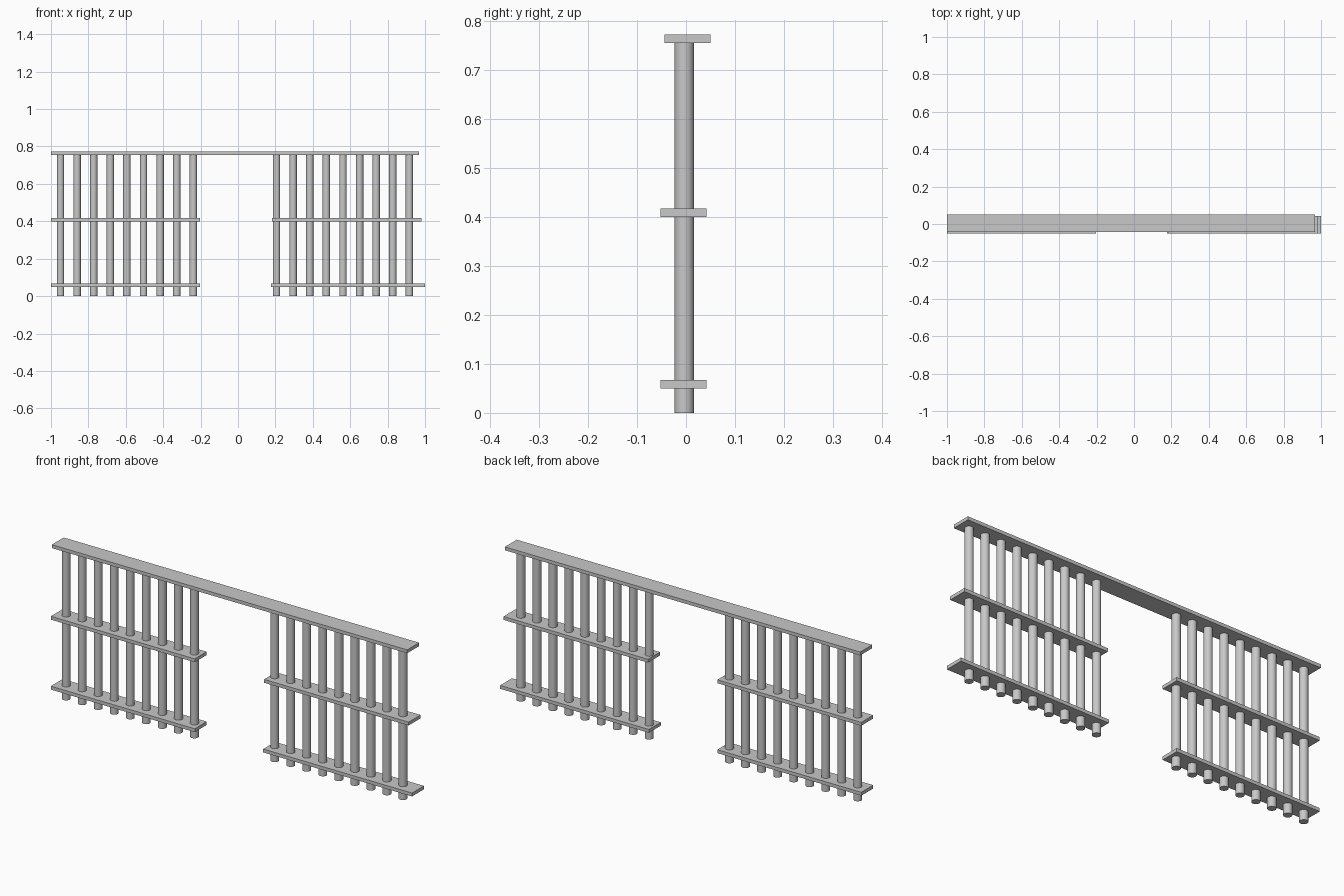
import bpy
import math

cube = bpy.data.objects.get("Cube")
if cube:
    bpy.data.objects.remove(cube, do_unlink=True)

# Single grey metal colour
metal = bpy.data.materials.new("light_grey_metal")
metal.use_nodes = True
GREY = (0.58, 0.58, 0.58, 1)
metal.diffuse_color = GREY
metal.node_tree.nodes["Principled BSDF"].inputs["Base Color"].default_value = GREY


def rail(name, x0, x1, y, z0, z1, depth=0.094):
    """Flat horizontal strip spanning x0 to x1."""
    bpy.ops.mesh.primitive_cube_add(size=1, location=((x0 + x1) / 2, y, (z0 + z1) / 2))
    obj = bpy.context.object
    obj.name = name
    obj.scale = (x1 - x0, depth, z1 - z0)
    bpy.ops.object.transform_apply(location=False, rotation=False, scale=True)
    obj.data.materials.append(metal)


def bar(name, x, height=0.757, radius=0.0198):
    """Round upright bar standing on the ground."""
    bpy.ops.mesh.primitive_cylinder_add(vertices=32, radius=radius, depth=height,
                                        location=(x, -0.0035, height / 2))
    obj = bpy.context.object
    obj.name = name
    obj.data.materials.append(metal)
    bpy.ops.object.shade_smooth_by_angle(angle=math.radians(35))


# Long top rail joining both panels
rail("top_rail", -1.0, 0.968, 0.003, 0.755, 0.772)

# Shorter rails of each panel
rail("right_middle_rail", -1.0, -0.203, -0.005, 0.400, 0.417)
rail("right_bottom_rail", -1.0, -0.203, -0.005, 0.050, 0.067)
rail("left_middle_rail", 0.181, 0.981, -0.005, 0.400, 0.417)
rail("left_bottom_rail", 0.176, 1.0, -0.005, 0.050, 0.067)

# Nine upright bars in each panel
for side, start in (("right", -0.949), ("left", 0.206)):
    for i in range(9):
        bar(f"{side}_bar_{i + 1}", start + i * 0.0888)
